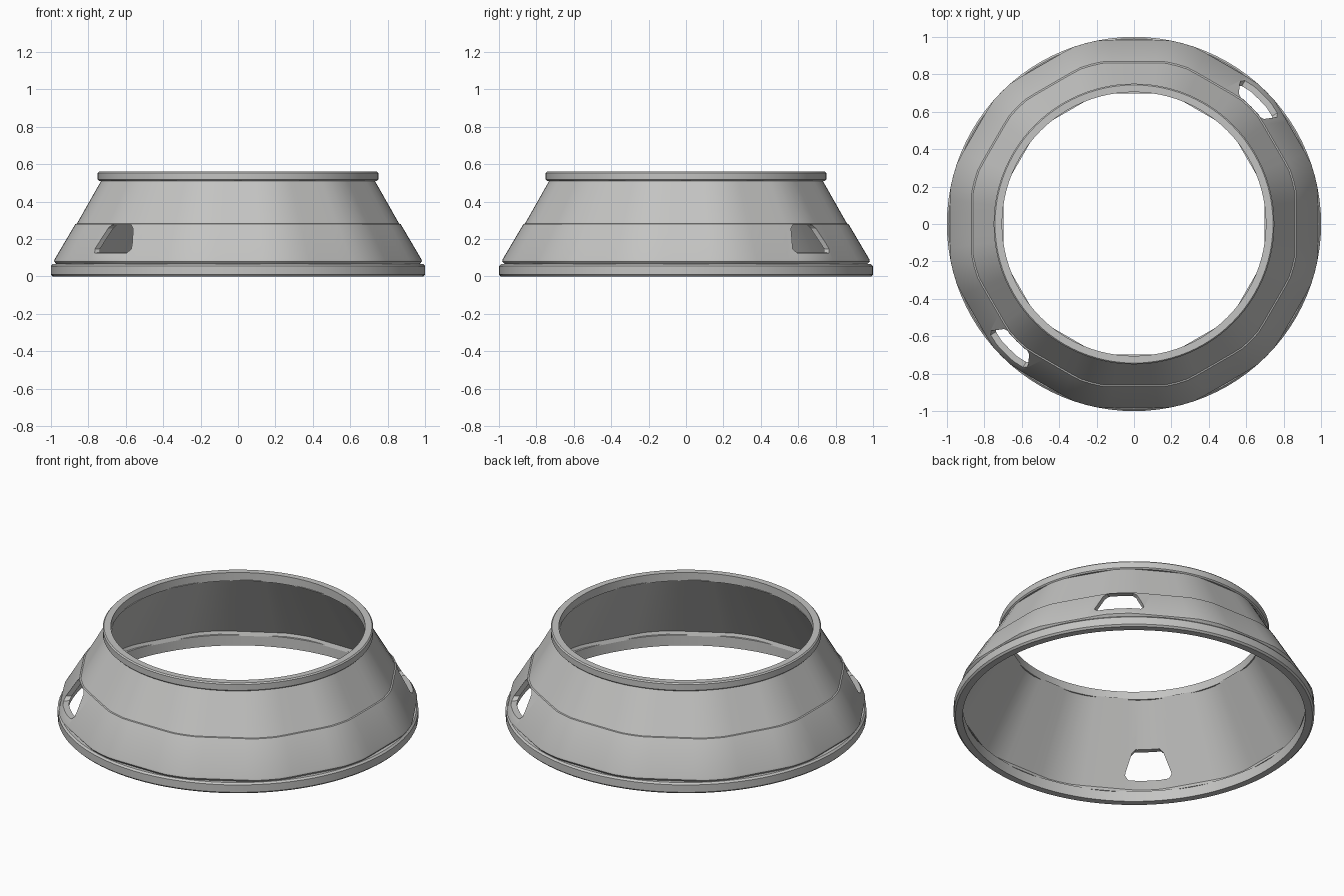
import bpy, bmesh, math
from mathutils import Matrix, Vector

cube = bpy.data.objects.get("Cube")
if cube:
    bpy.data.objects.remove(cube)

SEGMENTS = 96
SIDES = 12

grey = bpy.data.materials.new("warm_grey")
grey.use_nodes = True
colour = (0.55, 0.55, 0.54, 1)
grey.diffuse_color = colour
grey.node_tree.nodes["Principled BSDF"].inputs["Base Color"].default_value = colour


def make_object(name, bm):
    bmesh.ops.recalc_face_normals(bm, faces=bm.faces)
    mesh = bpy.data.meshes.new(name)
    bm.to_mesh(mesh)
    bm.free()
    mesh.materials.append(grey)
    obj = bpy.data.objects.new(name, mesh)
    bpy.context.collection.objects.link(obj)
    return obj


def facet(angle):
    """Radius factor of a polygon with softened corners."""
    sector = 2 * math.pi / SIDES
    offset = (angle + sector / 2) % sector - sector / 2
    return min(1 / math.cos(offset), 1.017)


def loft_ring(name, profile, faceted=False):
    """Turn a closed (radius, height) profile around the z axis."""
    bm = bmesh.new()
    loops = []
    for i in range(SEGMENTS):
        a = 2 * math.pi * i / SEGMENTS
        k = facet(a) if faceted else 1
        loops.append([bm.verts.new((r * k * math.cos(a), r * k * math.sin(a), z))
                      for r, z in profile])
    n = len(profile)
    for i in range(SEGMENTS):
        p, q = loops[i], loops[(i + 1) % SEGMENTS]
        for j in range(n):
            m = (j + 1) % n
            bm.faces.new((p[j], q[j], q[m], p[m]))
    return make_object(name, bm)


def smooth(obj):
    bpy.ops.object.select_all(action='DESELECT')
    obj.select_set(True)
    bpy.context.view_layer.objects.active = obj
    bpy.ops.object.shade_smooth_by_angle(angle=math.radians(25))


def window_cutter(name, azimuth):
    """Tapered trapezoid with clipped corners, wider outside than inside."""
    bm = bmesh.new()
    rings = []
    for r, low, high, z0, z1 in ((0.66, 0.08, 0.05, 0.13, 0.275),
                                 (0.87, 0.12, 0.09, 0.13, 0.275),
                                 (1.08, 0.17, 0.15, 0.12, 0.285)):
        c = 0.02
        half = [(low - c, z0), (low, z0 + c), (high, z1 - c), (high - c, z1)]
        outline = half + [(-y, z) for y, z in reversed(half)]
        rings.append([bm.verts.new((r, y, z)) for y, z in outline])
    n = len(rings[0])
    for a, b in zip(rings, rings[1:]):
        for j in range(n):
            bm.faces.new((a[j], a[(j + 1) % n], b[(j + 1) % n], b[j]))
    bm.faces.new(rings[0])
    bm.faces.new(rings[-1])
    bmesh.ops.rotate(bm, verts=bm.verts, cent=Vector(),
                     matrix=Matrix.Rotation(azimuth, 3, 'Z'))
    cutter = make_object(name, bm)
    cutter.hide_render = True
    cutter.hide_set(True)
    return cutter


# Round base ring and top collar with chamfered edges
base_ring = loft_ring("base_ring", [
    (0.95, 0), (0.99, 0), (1.0, 0.01), (1.0, 0.055), (0.99, 0.065), (0.95, 0.065)])
top_collar = loft_ring("top_collar", [
    (0.705, 0.51), (0.743, 0.51), (0.75, 0.517), (0.75, 0.553),
    (0.743, 0.56), (0.705, 0.56)])

# Faceted sloping wall with a narrow ledge halfway up
wall = loft_ring("sloping_wall", [
    (0.945, 0.06), (0.965, 0.06), (0.983, 0.08), (0.981, 0.09), (0.869, 0.28),
    (0.861, 0.282), (0.729, 0.515), (0.698, 0.515), (0.953, 0.083)], faceted=True)

# Two opposite windows through the wall
for side, azimuth in (("back_left", 45), ("front_right", 225)):
    cutter = window_cutter(side + "_window_cutter", math.radians(azimuth))
    cut = wall.modifiers.new(side + "_window", 'BOOLEAN')
    cut.operation = 'DIFFERENCE'
    cut.solver = 'EXACT'
    cut.object = cutter

# Bake the cuts so the sharp edges can be marked
depsgraph = bpy.context.evaluated_depsgraph_get()
cut_mesh = bpy.data.meshes.new_from_object(wall.evaluated_get(depsgraph))
wall.modifiers.clear()
wall.data = cut_mesh
for obj in [o for o in bpy.data.objects if o.name.endswith("_window_cutter")]:
    bpy.data.objects.remove(obj)

for part in (base_ring, top_collar, wall):
    smooth(part)
